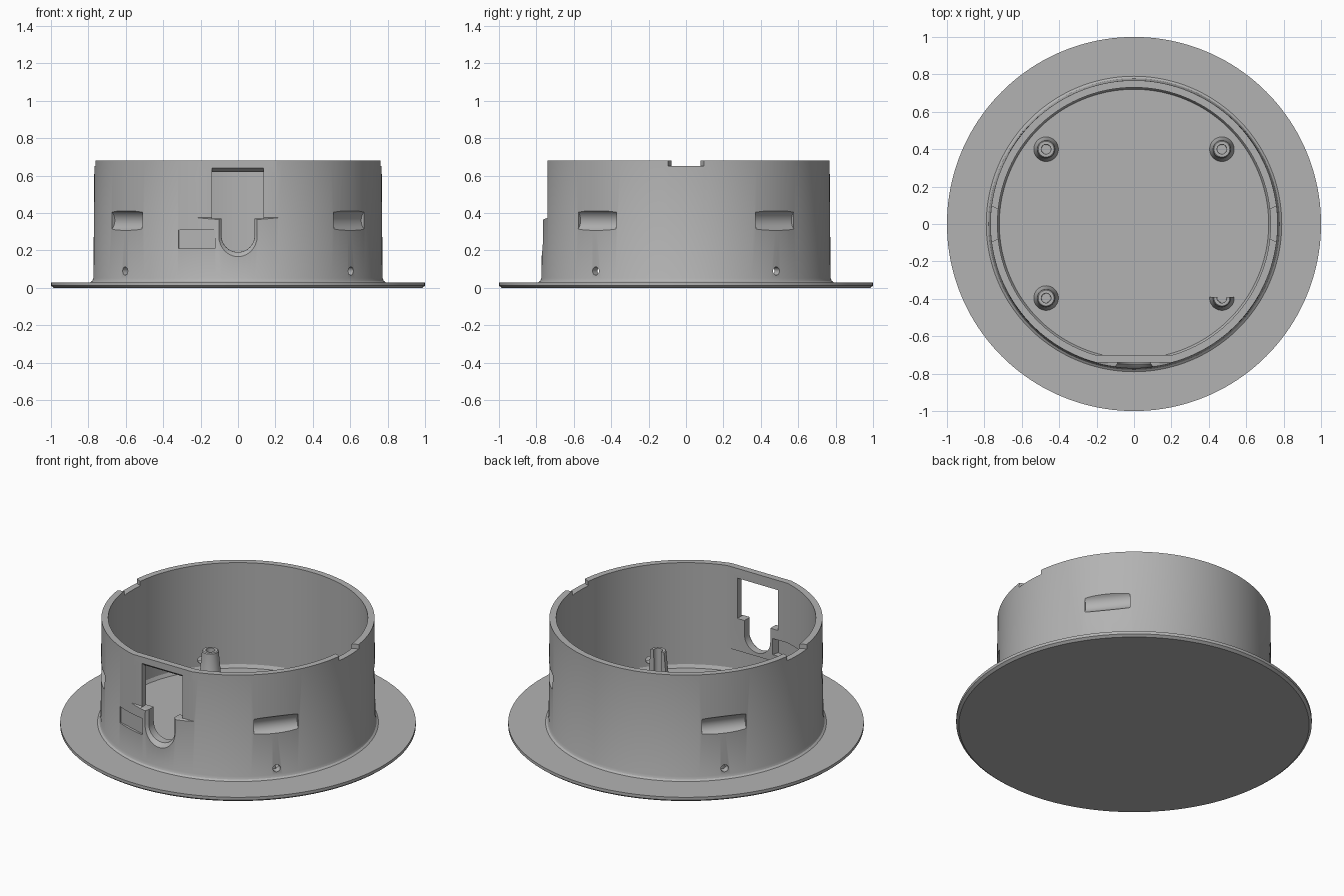
import bpy, bmesh, math
from mathutils import Matrix

if "Cube" in bpy.data.objects:
    bpy.data.objects.remove(bpy.data.objects["Cube"])

grey = bpy.data.materials.new("light_grey")
grey.diffuse_color = (0.45, 0.45, 0.45, 1)
grey.use_nodes = True
grey.node_tree.nodes["Principled BSDF"].inputs["Base Color"].default_value = grey.diffuse_color


def make(name, bm, mat=True):
    bmesh.ops.remove_doubles(bm, verts=bm.verts, dist=1e-5)
    bmesh.ops.recalc_face_normals(bm, faces=bm.faces)
    me = bpy.data.meshes.new(name)
    bm.to_mesh(me)
    bm.free()
    ob = bpy.data.objects.new(name, me)
    bpy.context.collection.objects.link(ob)
    if mat:
        me.materials.append(grey)
    return ob


def lathe(name, profile, steps):
    """Revolve a closed (radius, z) profile about z."""
    bm = bmesh.new()
    vs = [bm.verts.new((r, 0, z)) for r, z in profile]
    es = [bm.edges.new((vs[i], vs[(i + 1) % len(vs)])) for i in range(len(vs))
          if profile[i][0] + profile[(i + 1) % len(vs)][0] > 0]
    bmesh.ops.spin(bm, geom=vs + es, cent=(0, 0, 0), axis=(0, 0, 1),
                   angle=math.tau, steps=steps, use_merge=False)
    return make(name, bm)


def loft(name, rings, matrix=Matrix()):
    """Closed solid through matching rings of points."""
    bm = bmesh.new()
    rows = [[bm.verts.new(p) for p in ring] for ring in rings]
    n = len(rows[0])
    for a, b in zip(rows, rows[1:]):
        for i in range(n):
            bm.faces.new((a[i], a[(i + 1) % n], b[(i + 1) % n], b[i]))
    bm.faces.new(rows[0])
    bm.faces.new(rows[-1])
    bm.transform(matrix)
    return make(name, bm, False)


def box(name, x0, x1, y0, y1, z0, z1, matrix=Matrix()):
    return loft(name, [[(x, y0, z0), (x, y1, z0), (x, y1, z1), (x, y0, z1)] for x in (x0, x1)], matrix)


def rod(name, radius, half, axis, at, matrix):
    """Cylinder turned about a local axis and placed at a local point."""
    bm = bmesh.new()
    bmesh.ops.create_cone(bm, cap_ends=True, segments=32, radius1=radius, radius2=radius, depth=2 * half)
    bm.transform(matrix @ Matrix.Translation(at) @ Matrix.Rotation(math.pi / 2, 4, axis))
    return make(name, bm, False)


def boolean(ob, tool, op='DIFFERENCE'):
    m = ob.modifiers.new("cut", 'BOOLEAN')
    m.operation, m.solver, m.object = op, 'EXACT', tool
    bpy.context.view_layer.objects.active = ob
    bpy.ops.object.modifier_apply(modifier=m.name)
    bpy.data.objects.remove(tool)


def smooth(ob):
    bpy.ops.object.select_all(action='DESELECT')
    ob.select_set(True)
    bpy.context.view_layer.objects.active = ob
    bpy.ops.object.shade_smooth_by_angle(angle=math.radians(25))


# Flanged cup: flange, base fillet, wall and floor
H, FLOOR = 0.68, 0.03
body = lathe("flanged_cup", [
    (0, 0), (0.985, 0), (1, 0.012), (1, 0.03), (0.79, 0.03), (0.779, 0.038), (0.773, 0.052),
    (0.768, H), (0.73, H), (0.73, 0.05), (0.72, FLOOR), (0, FLOOR)], 160)

# Flat inner face behind the front opening
a0 = math.acos(0.70 / 0.745)
arc = [(0.745 * math.sin(a), -0.745 * math.cos(a)) for a in (a0 * (i / 12 - 1) for i in range(25))]
boolean(body, loft("inner_flat", [[(x, y, z) for x, y in arc] for z in (0.17, H)]), 'UNION')

# Flat outer face at the front, ending in a slope
boolean(body, loft("outer_flat", [[(x, -0.74, 0.375), (x, -0.74, 0.8), (x, -0.9, 0.8), (x, -0.9, 0.31)]
                                  for x in (-0.4, 0.4)]))

# Rectangular opening with a chamfered lintel
boolean(body, loft("opening", [[(-0.14, y, 0.37), (0.137, y, 0.37), (0.137, y, t), (-0.14, y, t)]
                               for y, t in ((-0.85, 0.64), (-0.74, 0.64), (-0.715, 0.62), (-0.6, 0.62))]))


# Flared U-shaped cable slot below the opening
def u_ring(y, r):
    pts = [(r * math.cos(a), y, 0.28 + r * math.sin(a))
           for a in (-math.pi * i / 24 for i in range(25))]
    return [(r, y, 0.39)] + pts + [(-r, y, 0.39)]


flare = ((-0.85, 0.118), (-0.772, 0.113), (-0.762, 0.1), (-0.748, 0.089), (-0.6, 0.087))
boolean(body, loft("cable_slot", [u_ring(y, r) for y, r in flare]))

# Knock-out panel: thin web between an outer and an inner pocket
panel = Matrix.Rotation(math.atan2(-0.738, -0.222), 4, 'Z')
boolean(body, box("panel_outer", 0.757, 0.9, -0.102, 0.102, 0.21, 0.31, panel))
boolean(body, box("panel_inner", 0.6, 0.742, -0.102, 0.102, 0.21, 0.31, panel))

# Four scooped grips, each with a small drain hole below
for sx in (1, -1):
    for sy in (1, -1):
        turn = Matrix.Rotation(math.atan2(sy * 0.48, sx * 0.6), 4, 'Z')
        boolean(body, rod("grip", 0.06, 0.13, 'X', (0.799, 0, 0.36), turn))
        boolean(body, rod("drain", 0.022, 0.1, 'Y', (0.75, 0, 0.09), turn))

# Splayed rim notches on both sides
for s in (1, -1):
    boolean(body, loft("notch", [[(s * x, -w, 0.652), (s * x, w, 0.652), (s * x, w, 0.8), (s * x, -w, 0.8)]
                                 for x, w in ((0.69, 0.06), (0.81, 0.12))]))
smooth(body)

# Four hollow screw posts; the front right one is cut open at the back
for x in (-0.47, 0.47):
    for y in (-0.396, 0.4):
        post = lathe("screw_post", [(0.066, 0.02), (0.066, 0.035), (0.06, 0.05), (0.047, 0.195),
                                    (0.042, 0.2), (0.026, 0.2), (0.024, 0.04), (0, 0.04), (0, 0.02)], 32)
        if x > 0 and y < 0:
            boolean(post, box("half", -0.1, 0.1, 0.006, 0.1, 0.032, 0.3))
        post.location = (x, y, 0)
        smooth(post)
